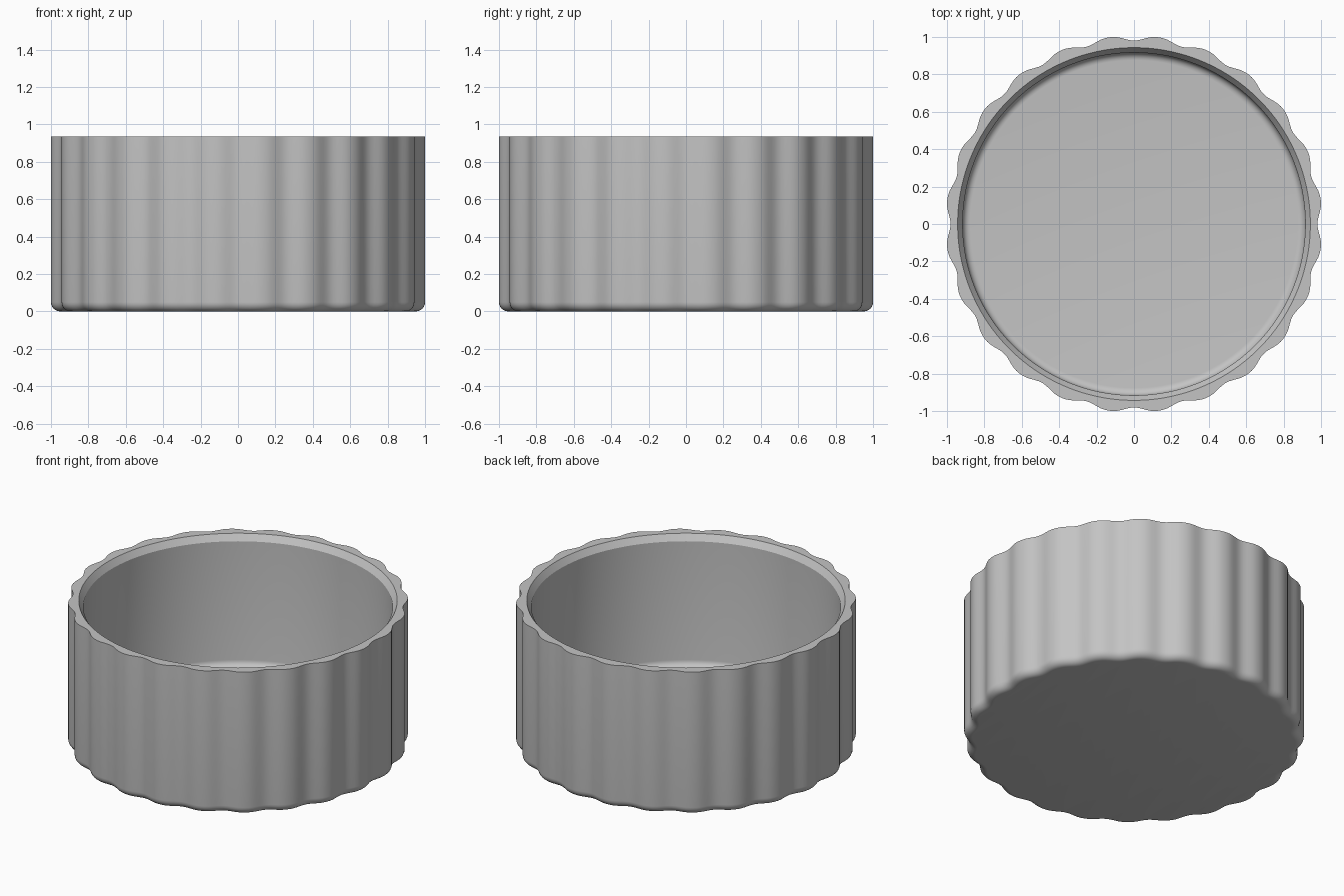
import bpy, bmesh, math

if "Cube" in bpy.data.objects:
    bpy.data.objects.remove(bpy.data.objects["Cube"])

LOBES, STEPS = 24, 12
SEGMENTS = LOBES * STEPS
HEIGHT, GROOVE = 0.935, 0.026
ANGLES = [2 * math.pi * i / SEGMENTS for i in range(SEGMENTS)]


def groove(a):
    """Depth of the shallow grip grooves around the wall."""
    return GROOVE * ((1 + math.cos(LOBES * a)) / 2) ** 1.25


# Outer radius chosen so that the widest points reach one unit
low, high = 1.0, 1.02
for _ in range(30):
    OUTER = (low + high) / 2
    if max((OUTER - groove(a)) * math.cos(a) for a in ANGLES) > 1:
        high = OUTER
    else:
        low = OUTER


def fillet(r, z, size, start, end, steps=6):
    """Quarter-round section around the centre (r, z)."""
    turn = [math.radians(start + (end - start) * i / steps) for i in range(steps + 1)]
    return [(r + size * math.cos(t), z + size * math.sin(t)) for t in turn]


# Outer section: rounded base edge, straight wall
outer = fillet(OUTER - 0.05, 0.05, 0.05, -90, 0) + [(OUTER, HEIGHT)]
# Inner section: chamfered lip, straight bore, filleted floor
bore, floor, radius = 0.916, 0.08, 0.04
inner = [(0.943, HEIGHT), (bore, HEIGHT - 0.04)]
inner += fillet(bore - radius, floor + radius, radius, 0, -90)

bm = bmesh.new()
rings = []
for section, scalloped in ((outer, True), (inner, False)):
    for r, z in section:
        ring = []
        for a in ANGLES:
            d = r - (groove(a) if scalloped else 0)
            ring.append(bm.verts.new((d * math.cos(a), d * math.sin(a), z)))
        rings.append(ring)

for lower, upper in zip(rings, rings[1:]):
    for i in range(SEGMENTS):
        j = (i + 1) % SEGMENTS
        bm.faces.new((lower[i], lower[j], upper[j], upper[i]))
bm.faces.new(rings[0][::-1])
bm.faces.new(rings[-1])
bmesh.ops.recalc_face_normals(bm, faces=bm.faces)

mesh = bpy.data.meshes.new("fluted_cup")
bm.to_mesh(mesh)
bm.free()
cup = bpy.data.objects.new("fluted_cup", mesh)
bpy.context.collection.objects.link(cup)

# Plain grey material
grey = bpy.data.materials.new("light_grey")
grey.use_nodes = True
colour = (0.55, 0.55, 0.55, 1)
grey.diffuse_color = colour
grey.node_tree.nodes["Principled BSDF"].inputs["Base Color"].default_value = colour
mesh.materials.append(grey)

bpy.ops.object.select_all(action="DESELECT")
cup.select_set(True)
bpy.context.view_layer.objects.active = cup
bpy.ops.object.shade_smooth_by_angle(angle=math.radians(30))
